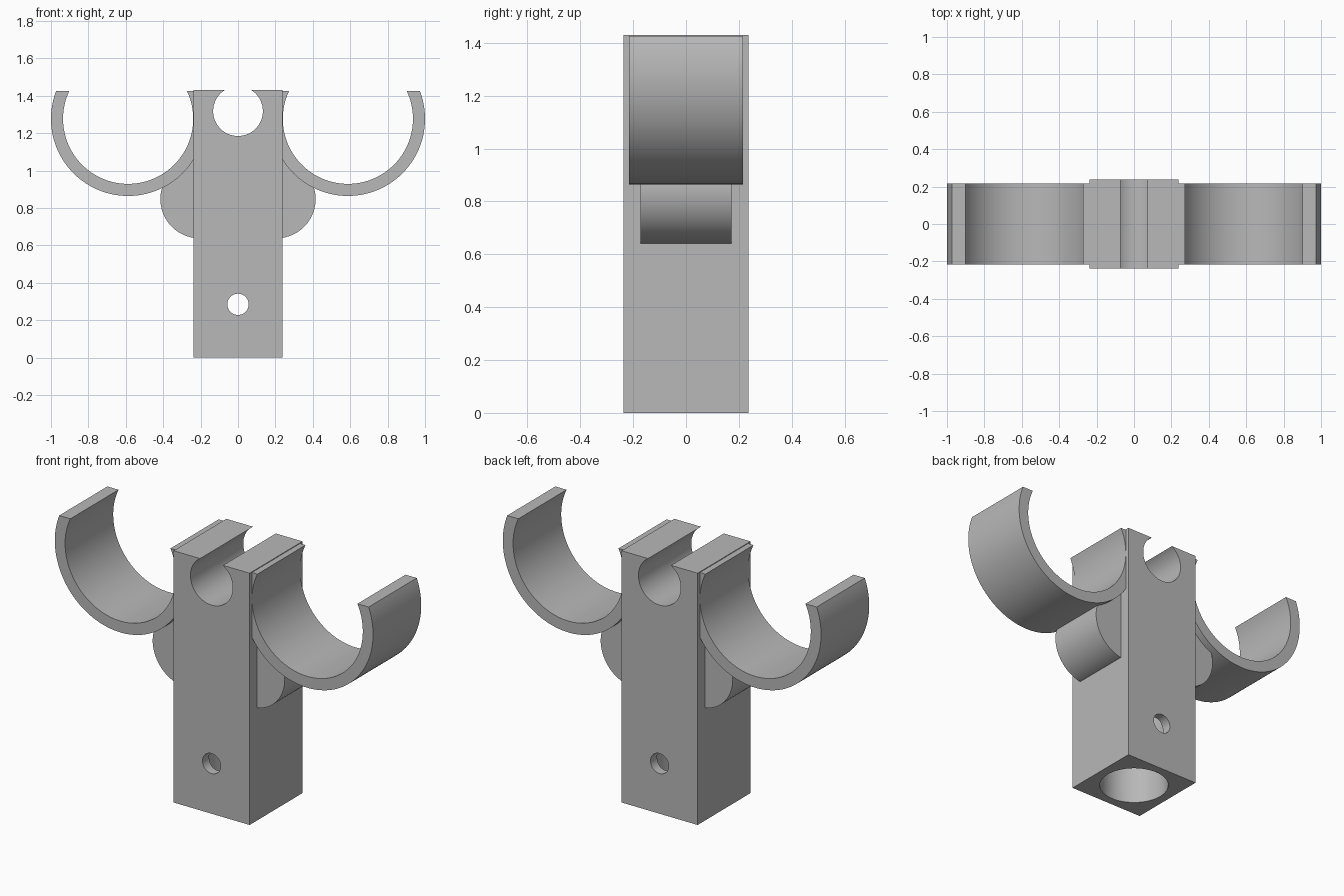
import bpy, bmesh
from math import pi, sin, cos, asin

if "Cube" in bpy.data.objects:
    bpy.data.objects.remove(bpy.data.objects["Cube"], do_unlink=True)

grey = bpy.data.materials.new("plain_grey")
grey.use_nodes = True
grey.diffuse_color = (0.48, 0.48, 0.48, 1)
grey.node_tree.nodes["Principled BSDF"].inputs["Base Color"].default_value = (0.48, 0.48, 0.48, 1)


def arc(cx, cz, r, start, end, steps):
    return [(cx + r * cos(start + (end - start) * i / steps),
             cz + r * sin(start + (end - start) * i / steps)) for i in range(steps + 1)]


def extrude_profile(name, profile, half_depth):
    """Extrude an x-z outline symmetrically along y."""
    bm = bmesh.new()
    face = bm.faces.new([bm.verts.new((x, -half_depth, z)) for x, z in profile])
    moved = bmesh.ops.extrude_face_region(bm, geom=[face])["geom"]
    verts = [v for v in moved if isinstance(v, bmesh.types.BMVert)]
    bmesh.ops.translate(bm, verts=verts, vec=(0, 2 * half_depth, 0))
    bmesh.ops.recalc_face_normals(bm, faces=bm.faces)
    mesh = bpy.data.meshes.new(name)
    bm.to_mesh(mesh)
    bm.free()
    mesh.materials.append(grey)
    obj = bpy.data.objects.new(name, mesh)
    bpy.context.collection.objects.link(obj)
    return obj


def activate(obj):
    bpy.ops.object.select_all(action='DESELECT')
    obj.select_set(True)
    bpy.context.view_layer.objects.active = obj


def smooth(obj):
    activate(obj)
    bpy.ops.object.shade_smooth_by_angle(angle=pi / 6)


def drill(target, radius, location, depth, rotation):
    bpy.ops.mesh.primitive_cylinder_add(vertices=64, radius=radius, depth=depth,
                                        location=location, rotation=rotation)
    cutter = bpy.context.object
    cutter.hide_render = True
    cutter.data.materials.append(grey)
    cut = target.modifiers.new("bore", 'BOOLEAN')
    cut.operation, cut.solver, cut.object = 'DIFFERENCE', 'EXACT', cutter
    activate(target)
    bpy.ops.object.modifier_apply(modifier=cut.name)
    bpy.data.objects.remove(cutter, do_unlink=True)


# Post, with a round channel open at the top
HEIGHT, CHANNEL_Z, CHANNEL_R = 1.43, 1.318, 0.133
lip = asin((HEIGHT - CHANNEL_Z) / CHANNEL_R)
outline = [(-0.239, 0), (0.239, 0), (0.239, HEIGHT)]
outline += arc(0, CHANNEL_Z, CHANNEL_R, lip, -pi - lip, 64)
outline += [(-0.239, HEIGHT)]
post = extrude_profile("post", outline, 0.237)

# Pin hole through the front, socket in the underside
drill(post, 0.057, (0, 0, 0.285), 1, (pi / 2, 0, 0))
drill(post, 0.187, (0, 0, 0.235), 0.67, (0, 0, 0))
smooth(post)

# Open cradles and the rounded braces beneath them
RING_X, RING_Z, OUTER, INNER, TIP_Z = 0.5875, 1.277, 0.4125, 0.348, 1.426
for side, label in ((1, "left"), (-1, "right")):
    a, b = asin((TIP_Z - RING_Z) / OUTER), asin((TIP_Z - RING_Z) / INNER)
    ring = arc(RING_X, RING_Z, OUTER, a, -pi - a, 80)
    ring += arc(RING_X, RING_Z, INNER, -pi - b, b, 80)
    brace = arc(0.205, 0.848, 0.21, -pi / 2, pi / 2, 48)
    for name, shape, half in (("cradle", ring, 0.216), ("brace", brace, 0.173)):
        smooth(extrude_profile(label + "_" + name, [(side * x, z) for x, z in shape], half))
